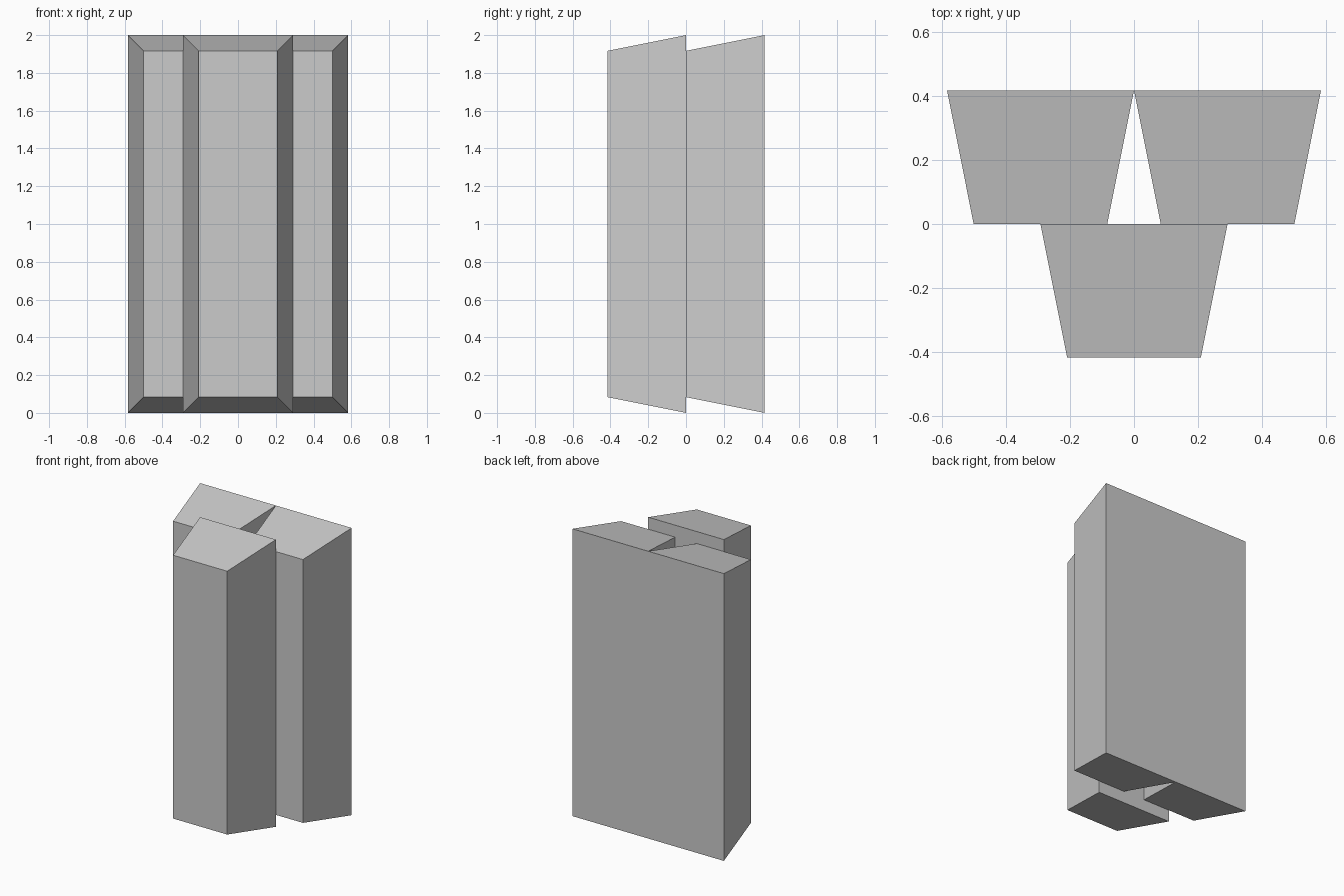
import bpy, bmesh

if "Cube" in bpy.data.objects:
    bpy.data.objects.remove(bpy.data.objects["Cube"])

DEPTH = 0.4167
HEIGHT = 2.0
HALF_BACK = 0.2917
BEVEL = 0.0833  # inset of the front face on every side


def tapered_block(name, x, y_back):
    # Box whose front (-y) face is inset evenly in x and z
    bm = bmesh.new()
    bmesh.ops.create_cube(bm, size=2.0)
    for v in bm.verts:
        front = v.co.y < 0
        inset = BEVEL if front else 0.0
        v.co.x *= HALF_BACK - inset
        v.co.z *= HEIGHT / 2 - inset
        v.co.y = -DEPTH if front else 0.0
    mesh = bpy.data.meshes.new(name)
    bm.to_mesh(mesh)
    bm.free()
    obj = bpy.data.objects.new(name, mesh)
    obj.location = (x, y_back, HEIGHT / 2)
    bpy.context.collection.objects.link(obj)
    return obj


# Two rear blocks side by side, touching along their back edges
for side, label in ((-1, "left"), (1, "right")):
    tapered_block(f"rear_block_{label}", side * HALF_BACK, DEPTH)

# Front block bridging the gap between them
tapered_block("front_block", 0.0, 0.0)
